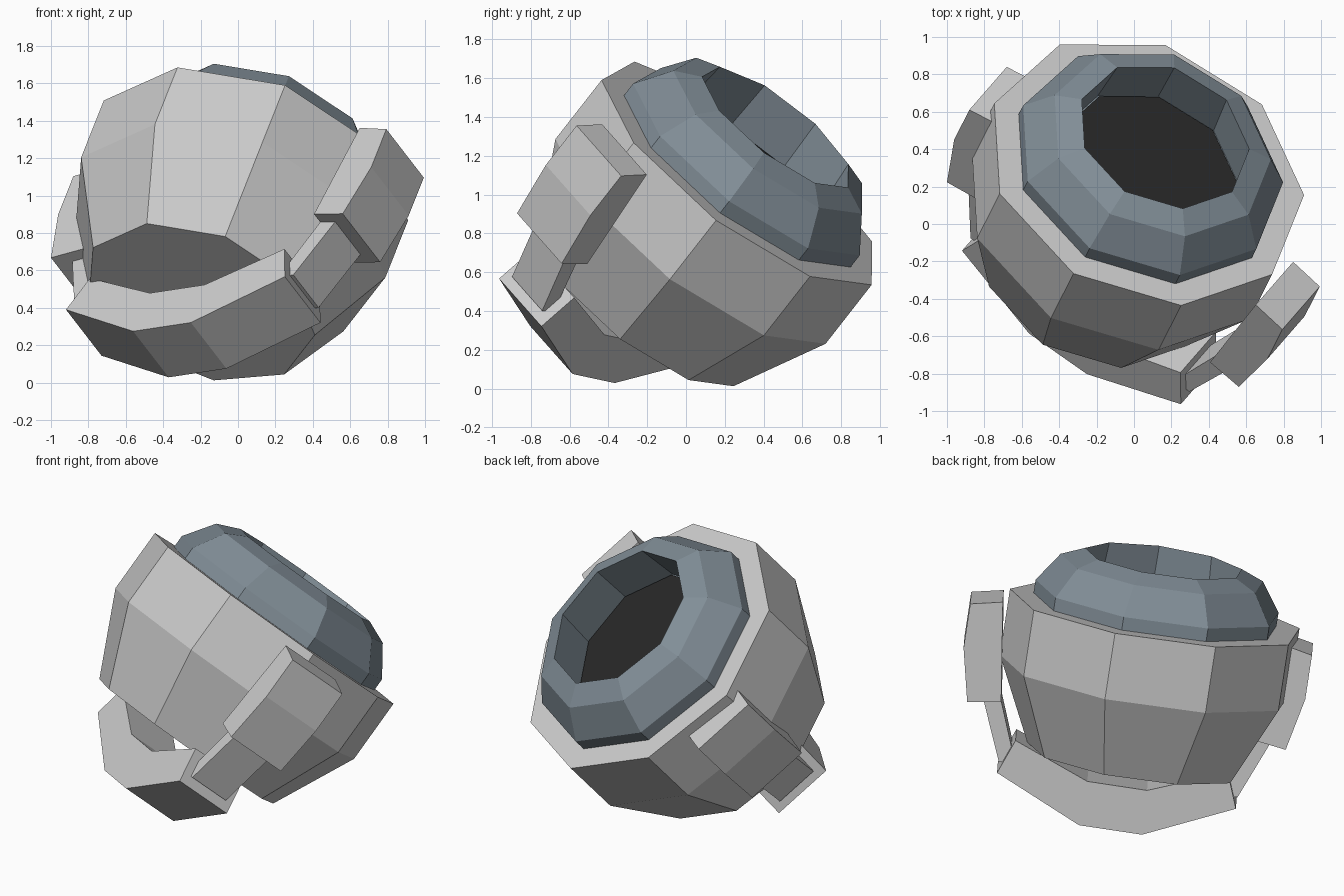
import bpy, bmesh, math
from mathutils import Vector

if "Cube" in bpy.data.objects:
    bpy.data.objects.remove(bpy.data.objects["Cube"])

SIDES = 9
C = Vector((0.063, 0.283, 1.103))            # centre of the bowl rim
N = Vector((0.299, 0.588, 0.752)).normalized()  # bowl axis
U = Vector((-0.435, -0.617, 0.655))
U = (U - N * U.dot(N)).normalized()
V = N.cross(U)


def material(name, rgb):
    m = bpy.data.materials.new(name)
    m.diffuse_color = (*rgb, 1)
    m.use_nodes = True
    m.node_tree.nodes["Principled BSDF"].inputs["Base Color"].default_value = m.diffuse_color
    return m


def finish(bm, name, mat=None):
    bmesh.ops.recalc_face_normals(bm, faces=bm.faces)
    me = bpy.data.meshes.new(name)
    bm.to_mesh(me)
    bm.free()
    ob = bpy.data.objects.new(name, me)
    bpy.context.collection.objects.link(ob)
    if mat:
        me.materials.append(mat)
    return ob


def lathe(name, profile, mat=None):
    """Nine-sided closed turning about the tilted axis; profile = (radius, height)."""
    bm = bmesh.new()
    rings = []
    for r, t in profile:
        ring = []
        for k in range(SIDES):
            a = 2 * math.pi * k / SIDES
            ring.append(bm.verts.new(C + (U * math.cos(a) + V * math.sin(a)) * r + N * t))
        rings.append(ring)
    for lo, hi in zip(rings, rings[1:]):
        for k in range(SIDES):
            j = (k + 1) % SIDES
            bm.faces.new((lo[k], lo[j], hi[j], hi[k]))
    bm.faces.new(rings[0])
    bm.faces.new(rings[-1])
    return finish(bm, name, mat)


YAW = math.radians(4.5)
SIDE = V * math.cos(YAW) + U * math.sin(YAW)
FRONT = U * math.cos(YAW) - V * math.sin(YAW)
YOKE = C + V * 0.07 + U * 0.09


def prism(name, outline, half, side=1):
    """Outline in the yoke plane (sideways, height) given thickness front to back."""
    bm = bmesh.new()
    ends = [[bm.verts.new(YOKE + SIDE * (s * side) + N * t + FRONT * d) for s, t in outline]
            for d in (-half, half)]
    n = len(outline)
    for k in range(n):
        j = (k + 1) % n
        bm.faces.new((ends[0][k], ends[0][j], ends[1][j], ends[1][k]))
    for e in ends:
        bm.faces.new(e)
    return finish(bm, name)


steel = material("dark_steel", (0.22, 0.27, 0.31))
black = material("black", (0.02, 0.02, 0.02))

# Faceted housing bowl
lathe("housing_bowl", [(0.647, -0.90), (0.888, -0.404), (0.888, 0)])

# Dark collar around the opening, with its black floor
lathe("collar", [(0.745, -0.01), (0.745, 0.08), (0.62, 0.26), (0.48, 0.32), (0.51, 0.02)], steel)
lathe("opening_floor", [(0.50, 0.022), (0.50, 0.03)], black)

# Curved guard under the bowl
half_outer = [(0.72, -1.08), (0.19, -1.32)]
half_inner = [(0.18, -1.05), (0.64, -0.87)]
outer = half_outer + [(-s, t) for s, t in reversed(half_outer)]
inner = [(-s, t) for s, t in reversed(half_inner)] + half_inner
prism("lower_guard", outer + inner, 0.19)

# Hinge blocks and the narrow arms that carry the guard
for label, sgn in (("right", 1), ("left", -1)):
    prism(label + "_hinge_block",
          [(0.76, -0.65), (0.96, -0.68), (1.03, -0.36), (1.03, -0.09), (0.84, -0.05)], 0.20, sgn)
    prism(label + "_arm",
          [(0.62, -1.02), (0.72, -1.02), (0.90, -0.58), (0.80, -0.55)], 0.135, sgn)
